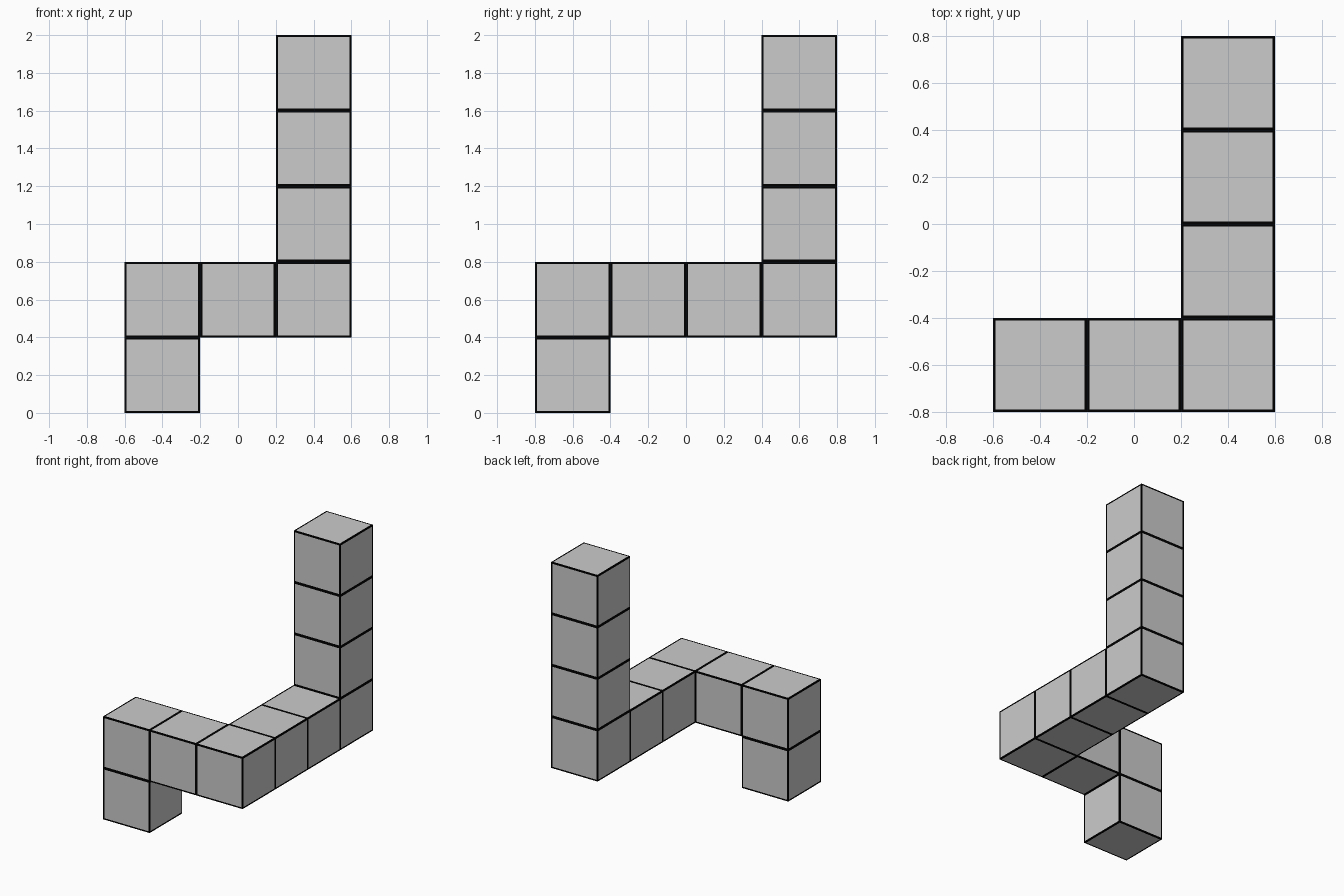
import bpy
import bmesh
from mathutils import Matrix, Vector

CELL = 0.4      # cube edge length
LINE = 0.011    # painted border width on each cube face
ORIGIN = Vector((-0.4, -0.6, 0.2))  # centre of cell (0, 0, 0)

if "Cube" in bpy.data.objects:
    bpy.data.objects.remove(bpy.data.objects["Cube"], do_unlink=True)


def make_material(name, value):
    mat = bpy.data.materials.new(name)
    mat.use_nodes = True
    colour = (value, value, value, 1.0)
    mat.diffuse_color = colour
    bsdf = next(n for n in mat.node_tree.nodes if n.type == 'BSDF_PRINCIPLED')
    bsdf.inputs["Base Color"].default_value = colour
    return mat


grey = make_material("light grey", 0.6)
black = make_material("black", 0.0)

# Runs of cubes, as grid cells
parts = {
    "foot": [(0, 0, 0)],
    "front_arm": [(i, 0, 1) for i in range(3)],
    "side_arm": [(2, j, 1) for j in range(1, 4)],
    "tower": [(2, 3, k) for k in range(2, 5)],
}
filled = {cell for cells in parts.values() for cell in cells}


def build_part(name, cells):
    bm = bmesh.new()
    for cell in cells:
        centre = ORIGIN + CELL * Vector(cell)
        cube = bmesh.ops.create_cube(bm, size=CELL, matrix=Matrix.Translation(centre))
        faces = {f for v in cube["verts"] for f in v.link_faces}
        # Drop faces hidden against a neighbouring cube
        hidden = []
        for f in faces:
            step = (f.calc_center_median() - centre) / (CELL / 2)
            if tuple(round(c + s) for c, s in zip(cell, step)) in filled:
                hidden.append(f)
        bmesh.ops.delete(bm, geom=hidden, context='FACES')
    bmesh.ops.remove_doubles(bm, verts=bm.verts, dist=0.001)
    bm.normal_update()

    # Black outline around every square
    border = bmesh.ops.inset_individual(
        bm, faces=bm.faces[:], thickness=LINE, depth=0.0, use_even_offset=True)
    for f in border["faces"]:
        f.material_index = 1

    mesh = bpy.data.meshes.new(name)
    bm.to_mesh(mesh)
    bm.free()
    mesh.materials.append(grey)
    mesh.materials.append(black)
    obj = bpy.data.objects.new(name, mesh)
    bpy.context.collection.objects.link(obj)


for part_name, part_cells in parts.items():
    build_part(part_name, part_cells)
